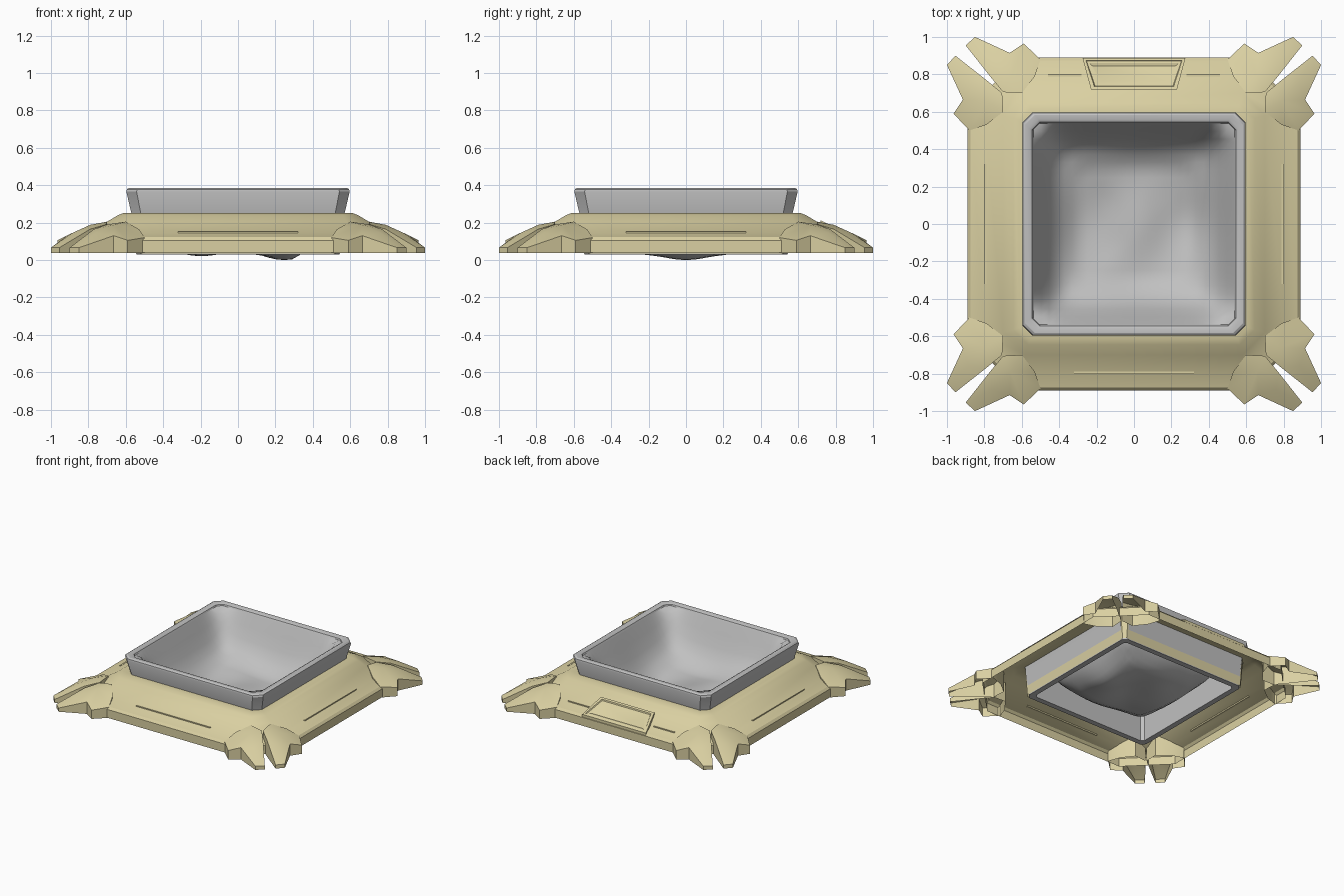
import bpy, bmesh, math
from mathutils import Matrix, Vector

if "Cube" in bpy.data.objects:
    bpy.data.objects.remove(bpy.data.objects["Cube"])


def material(name, rgb):
    m = bpy.data.materials.new(name)
    m.diffuse_color = (*rgb, 1)
    m.use_nodes = True
    m.node_tree.nodes["Principled BSDF"].inputs["Base Color"].default_value = m.diffuse_color
    return m


KHAKI = material("khaki", (0.70, 0.63, 0.36))
GREY = material("light grey", (0.53, 0.53, 0.53))


def finish(name, bm, mat, angle=30):
    me = bpy.data.meshes.new(name)
    bm.to_mesh(me)
    bm.free()
    ob = bpy.data.objects.new(name, me)
    bpy.context.collection.objects.link(ob)
    me.materials.append(mat)
    bpy.ops.object.select_all(action='DESELECT')
    ob.select_set(True)
    bpy.context.view_layer.objects.active = ob
    bpy.ops.object.shade_smooth_by_angle(angle=math.radians(angle))
    return ob


def square_rings(name, rings, mat):
    """Skin a stack of corner-cut squares: (half width, corner cut, z), outside upward."""
    bm = bmesh.new()
    loops = []
    for h, c, z in rings:
        k = h - c
        pts = [(h, -k), (h, k), (k, h), (-k, h), (-h, k), (-h, -k), (-k, -h), (k, -h)]
        loops.append([bm.verts.new((x, y, z)) for x, y in pts])
    for a, b in zip(loops, loops[1:]):
        for i in range(8):
            j = (i + 1) % 8
            bm.faces.new((a[i], a[j], b[j], b[i]))
    return finish(name, bm, mat)


# sloped base skirt with inner wall
square_rings("base_skirt", [
    (0.89, 0.28, 0.04), (0.89, 0.28, 0.105), (0.875, 0.27, 0.122), (0.80, 0.21, 0.145),
    (0.70, 0.12, 0.205), (0.645, 0.08, 0.238), (0.615, 0.06, 0.25), (0.565, 0.04, 0.25),
    (0.545, 0.02, 0.035)], KHAKI)

# tub outer wall, rounded rim and inner lip
square_rings("tub_rim", [
    (0.50, 0.02, 0.24), (0.50, 0.02, 0.03), (0.542, 0.03, 0.03), (0.57, 0.05, 0.25),
    (0.597, 0.055, 0.365), (0.594, 0.055, 0.378), (0.582, 0.05, 0.386),
    (0.56, 0.05, 0.386), (0.545, 0.04, 0.378), (0.53, 0.03, 0.35)], GREY)


# uneven basin surface inside the tub
def basin_height(x, y):
    m = (abs(x) ** 8 + abs(y) ** 8) ** 0.125
    m = max(m, abs(x), abs(y))
    prof = [(0, 0.04), (0.30, 0.065), (0.40, 0.12), (0.45, 0.19), (0.535, 0.37), (0.7, 0.38)]
    for (a, za), (b, zb) in zip(prof, prof[1:]):
        if m <= b:
            z = za + (zb - za) * (m - a) / (b - a)
            break
    inside = max(0.0, 1 - m / 0.53)
    z += 0.05 * inside * math.sin(9 * x + 1) * math.cos(8 * y)
    return z - 0.05 * math.exp(-((x - 0.2) ** 2 + y * y) / 0.04)


bm = bmesh.new()
bmesh.ops.create_grid(bm, x_segments=26, y_segments=26, size=0.537)
for v in bm.verts:
    v.co.z = basin_height(v.co.x, v.co.y)
low = min(v.co.z for v in bm.verts)
for v in bm.verts:
    v.co.z -= low * max(0.0, 1 - max(abs(v.co.x), abs(v.co.y)) / 0.53) / 0.62
low = min(v.co.z for v in bm.verts)
for v in bm.verts:
    v.co.z = max(0.0, v.co.z - low)
finish("basin_surface", bm, GREY, 40)


# corner claws: one faceted prong, mirrored about the diagonal and turned to each corner
CLAW = [(0.60, 0.70, 0.205), (0.53, 0.79, 0.165), (0.50, 0.88, 0.12), (0.59, 0.965, 0.105),
        (0.665, 0.915, 0.13), (0.85, 1.0, 0.066), (0.90, 0.955, 0.066),
        (0.77, 0.79, 0.165), (0.70, 0.705, 0.19)]
RIDGE = [(0.66, 0.79, 0.188), (0.76, 0.885, 0.145)]


def claw(name, turn, flip):
    bm = bmesh.new()
    top = [bm.verts.new(p) for p in CLAW]
    r0, r1 = [bm.verts.new(p) for p in RIDGE]
    low = [bm.verts.new((x, y, 0.037)) for x, y, z in CLAW]
    n = len(top)
    for i in range(n):
        j = (i + 1) % n
        bm.faces.new((top[i], top[j], low[j], low[i]))
        bm.faces.new((top[j], top[i], r1 if 4 <= i <= 6 else r0))
    bm.faces.new((top[4], r0, r1))
    bm.faces.new((top[7], r1, r0))
    if flip:
        for v in bm.verts:
            v.co.x, v.co.y = v.co.y, v.co.x
    bmesh.ops.rotate(bm, verts=bm.verts, cent=(0, 0, 0),
                     matrix=Matrix.Rotation(turn * math.pi / 2, 3, 'Z'))
    bmesh.ops.recalc_face_normals(bm, faces=bm.faces)
    finish(name, bm, KHAKI, 25)


for t in range(4):
    for f in (0, 1):
        claw(f"corner_claw_{t}_{f}", t, f)


# thin seam strips along each side
def seam(name, x0, x1, turn):
    bm = bmesh.new()
    bmesh.ops.create_cube(bm, size=1)
    for v in bm.verts:
        v.co = Vector(((x0 + x1) / 2 + v.co.x * (x1 - x0),
                       0.795 + v.co.y * 0.012, 0.147 + v.co.z * 0.012))
    bmesh.ops.rotate(bm, verts=bm.verts, cent=(0, 0, 0),
                     matrix=Matrix.Rotation(turn * math.pi / 2, 3, 'Z'))
    finish(name, bm, KHAKI)


for t in (1, 2, 3):
    seam(f"side_seam_{t}", -0.32, 0.32, t)
seam("back_seam_left", -0.46, -0.28, 0)
seam("back_seam_right", 0.28, 0.46, 0)

# tapered panel with raised frame and shallow dish on the back slope
bm = bmesh.new()
loops = []
for inset, lift in [(0, -0.03), (0, 0.014), (0.018, 0.014), (0.022, 0.006), (0.034, 0.006), (0.055, -0.004)]:
    ya, yb = 0.72 + inset * 0.8, 0.888 - inset * 0.8
    xa, xb = 0.23 - inset, 0.275 - inset
    loops.append([bm.verts.new((x, y, 0.198 - (y - 0.72) * 0.5 + lift))
                  for x, y in [(xa, ya), (xb, yb), (-xb, yb), (-xa, ya)]])
for a, b in zip(loops, loops[1:]):
    for i in range(4):
        j = (i + 1) % 4
        bm.faces.new((a[i], a[j], b[j], b[i]))
bm.faces.new(loops[-1])
finish("back_panel", bm, KHAKI)
